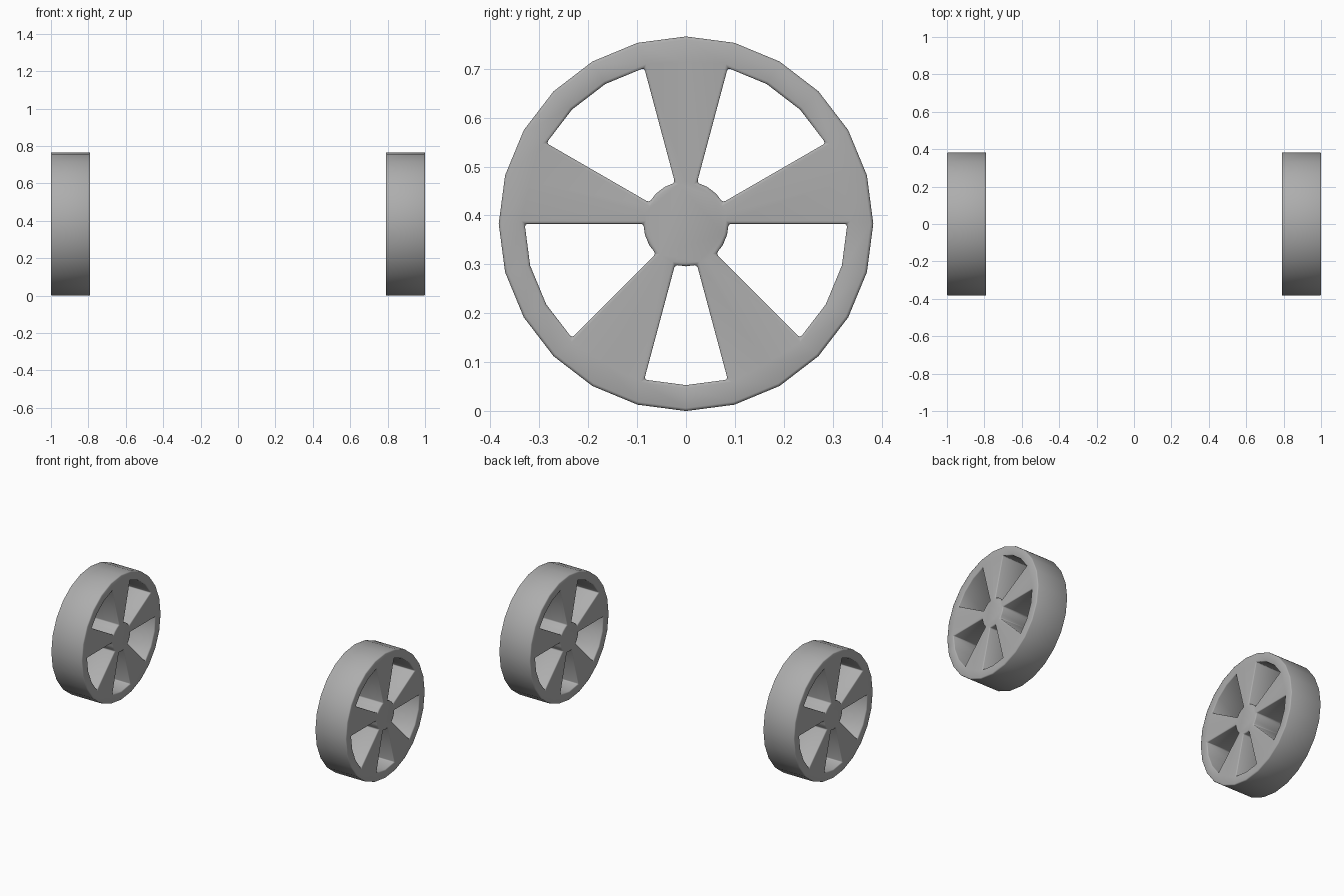
import bpy, bmesh, math

cube = bpy.data.objects.get("Cube")
if cube:
    bpy.data.objects.remove(cube)

R, R_WINDOW, R_HUB = 0.383, 0.33, 0.087
WIDTH, SEGS = 0.21, 24
# 15 degree sectors, counted from +y, that are open windows
WINDOWS = {2, 3, 4, 7, 8, 9, 12, 13, 14, 17, 18, 21, 22, 23}

grey = bpy.data.materials.new("grey")
grey.use_nodes = True
colour = (0.42, 0.42, 0.42, 1)
grey.diffuse_color = colour
grey.node_tree.nodes["Principled BSDF"].inputs["Base Color"].default_value = colour


def make_wheel(name, x_start):
    bm = bmesh.new()

    def ring(radius):
        return [bm.verts.new((x_start, radius * math.cos(math.tau * i / SEGS),
                              R + radius * math.sin(math.tau * i / SEGS)))
                for i in range(SEGS)]

    hub, inner, outer = ring(R_HUB), ring(R_WINDOW), ring(R)

    # Hub disc, rim ring and the spokes between the windows
    bm.faces.new(hub)
    for i in range(SEGS):
        j = (i + 1) % SEGS
        bm.faces.new((inner[i], outer[i], outer[j], inner[j]))
        if i not in WINDOWS:
            bm.faces.new((hub[i], inner[i], inner[j], hub[j]))

    # Thickness
    result = bmesh.ops.extrude_face_region(bm, geom=bm.faces[:], use_keep_orig=True)
    moved = [g for g in result["geom"] if isinstance(g, bmesh.types.BMVert)]
    bmesh.ops.translate(bm, verts=moved, vec=(WIDTH, 0, 0))
    bmesh.ops.recalc_face_normals(bm, faces=bm.faces[:])

    # Rounded rim, spoke and window edges
    sharp = [e for e in bm.edges if e.calc_face_angle(0) > math.radians(40)]
    bmesh.ops.bevel(bm, geom=sharp, offset=0.008, segments=2, profile=0.5,
                    affect="EDGES", clamp_overlap=True)

    mesh = bpy.data.meshes.new(name)
    bm.to_mesh(mesh)
    bm.free()
    mesh.materials.append(grey)
    mesh.shade_smooth()
    obj = bpy.data.objects.new(name, mesh)
    bpy.context.collection.objects.link(obj)


make_wheel("left_wheel", 1 - WIDTH)
make_wheel("right_wheel", -1)
